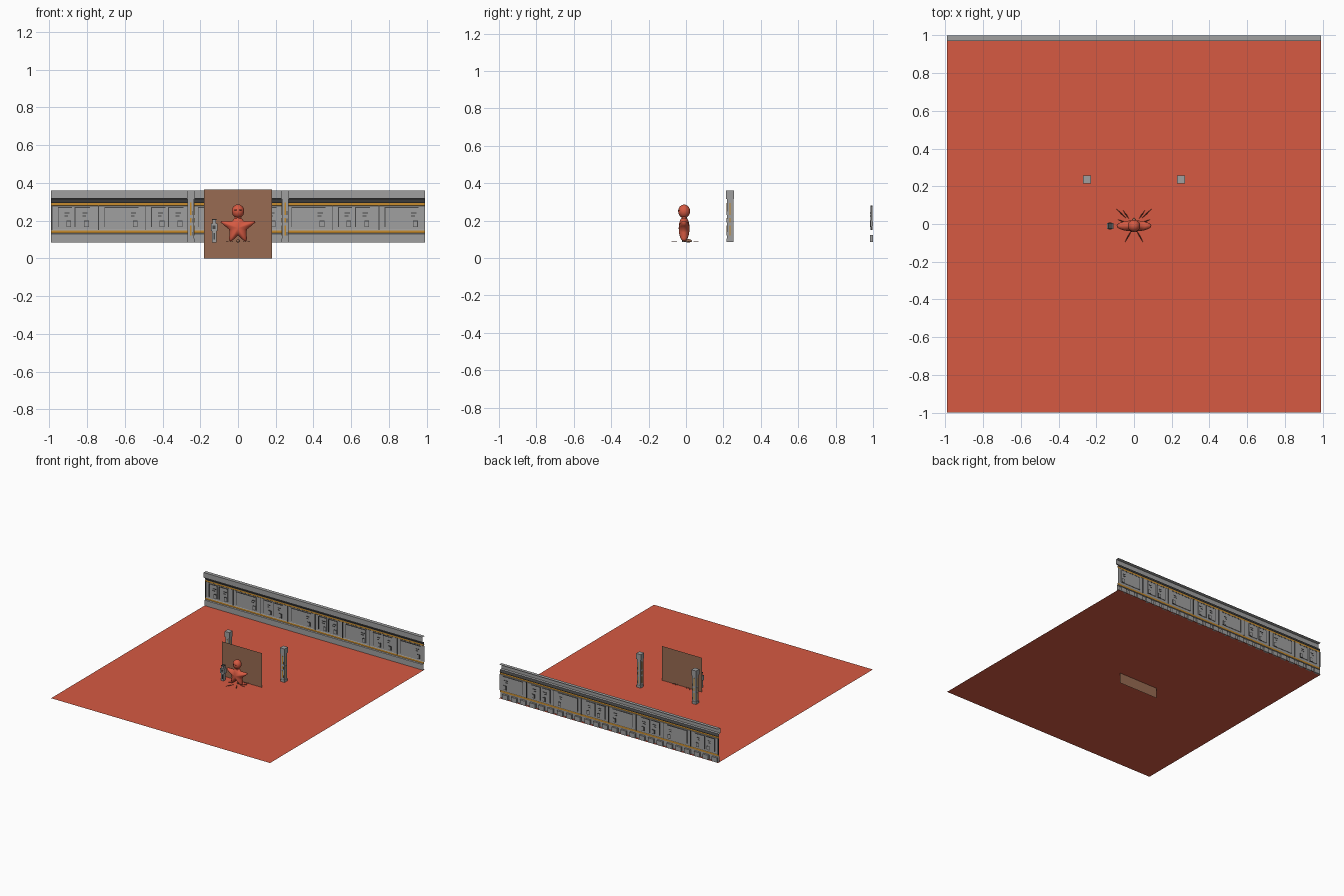
import bpy, bmesh, math
from mathutils import Vector

if "Cube" in bpy.data.objects:
    bpy.data.objects.remove(bpy.data.objects["Cube"])

def mat(name, rgb):
    m = bpy.data.materials.new(name)
    lin = [(c / 255 / 12.92) if c / 255 <= 0.04045 else ((c / 255 + 0.055) / 1.055) ** 2.4 for c in rgb]
    m.diffuse_color = (*lin, 1)
    m.use_nodes = True
    m.node_tree.nodes["Principled BSDF"].inputs["Base Color"].default_value = m.diffuse_color
    return m

RED = mat("red", (214, 90, 66))
GREY = mat("grey", (160, 160, 160))
DARK = mat("dark grey", (72, 72, 72))
AMBER = mat("amber", (200, 140, 45))
BROWN = mat("brown", (152, 107, 82))
DUSK = mat("dark red", (95, 48, 38))
G = 0.085  # ground level

def make(name, bm, mats, smooth=False):
    me = bpy.data.meshes.new(name)
    bm.to_mesh(me)
    bm.free()
    for m in mats:
        me.materials.append(m)
    for p in me.polygons:
        p.use_smooth = smooth
    ob = bpy.data.objects.new(name, me)
    bpy.context.collection.objects.link(ob)
    return ob

def add_box(bm, x0, x1, y0, y1, z0, z1, mi=0):
    r = bmesh.ops.create_cube(bm, size=1)
    for v in r["verts"]:
        v.co = ((x0 + x1) / 2 + v.co.x * (x1 - x0),
                (y0 + y1) / 2 + v.co.y * (y1 - y0),
                (z0 + z1) / 2 + v.co.z * (z1 - z0))
    for f in {f for v in r["verts"] for f in v.link_faces}:
        f.material_index = mi

def sheet(name, pts, m):
    bm = bmesh.new()
    bm.faces.new([bm.verts.new(p) for p in pts])
    return make(name, bm, [m])

# ground and upright backing panel: single sheets
sheet("ground", [(-.99, -1, G), (.99, -1, G), (.99, 1, G), (-.99, 1, G)], RED)
sheet("backing_panel", [(-.18, .05, 0), (.18, .05, 0), (.18, .05, .365), (-.18, .05, .365)], BROWN)

# back wall: open profile swept along x, one colour per segment
prof = [(.982, G), (.982, .13), (.99, .134), (.99, .148), (.992, .152), (.992, .278),
        (.99, .28), (.99, .292), (.992, .296), (.985, .315), (.97, .318), (.97, .36), (.999, .36)]
cols = [0, 0, 2, 0, 0, 0, 2, 1, 1, 0, 0, 0]
bm = bmesh.new()
rows = [[bm.verts.new((x, y, z)) for x in (-.99, .99)] for y, z in prof]
for a, b, c in zip(rows, rows[1:], cols):
    bm.faces.new((a[0], a[1], b[1], b[0])).material_index = c
make("wall", bm, [GREY, DARK, AMBER])

# wall details: framed panels, slots and rear feet in eight bays
bm = bmesh.new()
step = 1.98 / 8
for i in range(8):
    x = -.99 + i * step
    splits = [(.035, .11), (.125, .205)] if i % 2 == 0 else [(.035, .215)]
    for a, b in splits:
        a, b = x + a, x + b
        add_box(bm, a, b, .988, .996, .165, .272)
        add_box(bm, a, b, .986, .997, .268, .272, 1)          # dark top groove
        add_box(bm, a, a + .004, .986, .997, .165, .272, 1)   # dark side groove
        add_box(bm, b - .03, b - .005, .985, .998, .165, .2, 1)
        add_box(bm, b - .027, b - .008, .984, .999, .17, .195)
        add_box(bm, b - .04, b - .012, .985, .998, .238, .243, 1)
        add_box(bm, b - .04, b - .02, .985, .998, .222, .227, 1)
    add_box(bm, x + .002, x + .006, .987, .997, .15, .28, 1)  # bay seam
    for k in range(3):
        add_box(bm, x + .01 + k * .08, x + .06 + k * .08, .984, .999, G, .122)
make("wall_details", bm, [GREY, DARK])

# pillars
for s, name in ((-1, "left_pillar"), (1, "right_pillar")):
    bm = bmesh.new()
    cx, cy = s * .25, .236
    add_box(bm, cx - .017, cx + .017, cy - .017, cy + .017, G, .32)
    add_box(bm, cx - .021, cx + .021, cy - .021, cy + .021, .315, .36)
    add_box(bm, cx - .019, cx + .019, cy - .019, cy + .019, G, .105)
    for z0, z1 in ((.12, .175), (.19, .215), (.23, .295)):
        add_box(bm, cx - .003, cx + .003, cy - .0185, cy + .0185, z0, z1, 2)
        add_box(bm, cx - .0185, cx + .0185, cy - .003, cy + .003, z0, z1, 2)
        add_box(bm, cx + .008, cx + .011, cy - .0185, cy + .0185, z0, z0 + .02, 1)
    make(name, bm, [GREY, DARK, AMBER])

# figure body: pillowed five-pointed star
half = [(0, .222), (.020, .212), (.030, .198), (.060, .199), (.088, .199), (.092, .191), (.070, .172),
        (.047, .153), (.045, .135), (.047, .105), (.045, .092), (.036, .089), (.018, .105), (0, .122)]
outline = half + [(-x, z) for x, z in half[-2:0:-1]]
mid, fy, thick = Vector((0, .160)), -.01, .029
bm = bmesh.new()
rings = []
N = 7
for side in (-1, 1):
    loops = []
    for k in range(N):
        t = math.pi / 2 * k / N
        s, d = math.cos(t), math.sin(t)
        if k == 0 and rings:
            loops.append(rings[0])
            continue
        loops.append([bm.verts.new((x * s, fy + side * thick * d, mid.y + (z - mid.y) * s)) for x, z in outline])
        if k == 0:
            rings.append(loops[0])
    tip = bm.verts.new((0, fy + side * thick, mid.y))
    n = len(outline)
    for a, b in zip(loops, loops[1:]):
        for j in range(n):
            bm.faces.new((a[j], a[(j + 1) % n], b[(j + 1) % n], b[j]))
    for j in range(n):
        bm.faces.new((loops[-1][j], loops[-1][(j + 1) % n], tip))
bmesh.ops.recalc_face_normals(bm, faces=bm.faces)
make("figure_body", bm, [RED], True)

def ball(name, loc, rad, m):
    bm = bmesh.new()
    bmesh.ops.create_uvsphere(bm, u_segments=20, v_segments=12, radius=1)
    for v in bm.verts:
        v.co = Vector(v.co[i] * rad[i] + loc[i] for i in range(3))
    return make(name, bm, [m], True)

ball("figure_head", (0, fy, .25), (.033, .032, .036), RED)
ball("neck", (0, fy, .212), (.018, .015, .012), RED)
for s, name in ((-1, "left_eye"), (1, "right_eye")):
    ball(name, (s * .012, fy - .028, .256), (.007, .004, .003), DUSK)
ball("base_knob", (0, .012, .092), (.010, .020, .009), BROWN)

# thin spikes radiating over the ground
bm = bmesh.new()
for dx, dy, start in ((.095, .092, .4), (.06, .085, .4), (.05, -.09, .2), (.09, .035, .3), (.085, -.012, .3)):
    for s in (-1, 1):
        d = Vector((s * dx, dy, 0))
        w = Vector((-d.y, d.x, 0)).normalized() * .003
        c = Vector((0, fy, G + .003))
        a, b = c + d * start, c + d
        top = (a + b) / 2 + Vector((0, 0, .003))
        vs = [bm.verts.new(p) for p in (a, (a + b) / 2 + w, b, (a + b) / 2 - w)]
        t = bm.verts.new(top)
        for j in range(4):
            bm.faces.new((vs[j], vs[(j + 1) % 4], t))
        bm.faces.new(vs[::-1])
bmesh.ops.recalc_face_normals(bm, faces=bm.faces)
make("ground_spikes", bm, [DUSK])

# small standing device beside the figure
bm = bmesh.new()
cx = -.126
add_box(bm, cx - .011, cx + .011, fy - .011, fy + .011, G, .15)
add_box(bm, cx - .017, cx + .017, fy - .016, fy + .016, .145, .185)
add_box(bm, cx - .010, cx + .010, fy - .012, fy + .012, .185, .205)
add_box(bm, cx - .012, cx + .012, fy - .014, fy + .014, .203, .209, 1)
add_box(bm, cx - .008, cx + .008, fy - .018, fy + .018, .155, .175, 1)
add_box(bm, cx - .004, cx + .004, fy - .013, fy + .013, .10, .135, 1)
make("standing_device", bm, [GREY, DARK])
